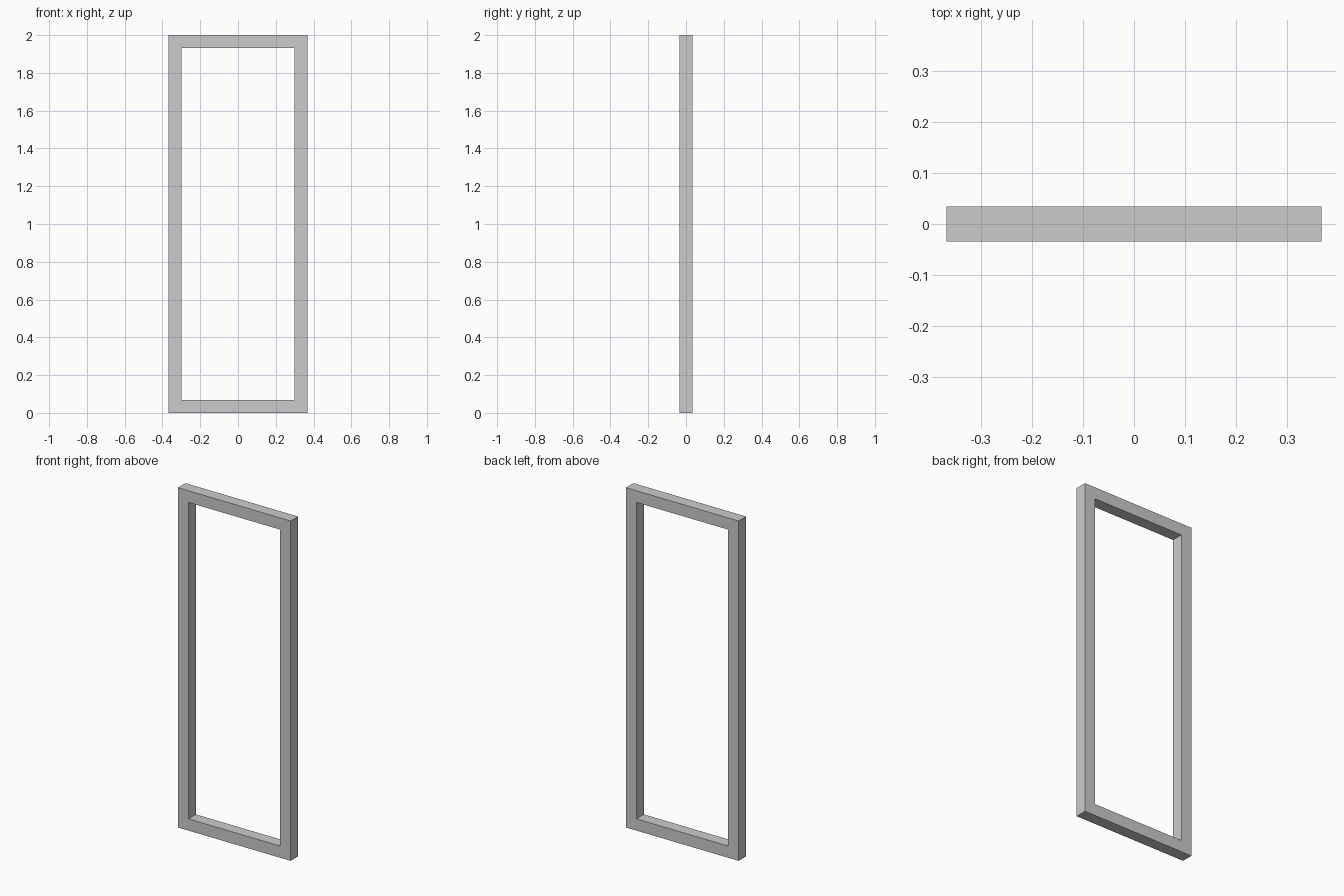
import bpy, bmesh

if "Cube" in bpy.data.objects:
    bpy.data.objects.remove(bpy.data.objects["Cube"])

HALF_W, HEIGHT, BAR, DEPTH = 0.367, 2.0, 0.069, 0.069


def rectangle(bm, inset):
    """Corner loop of the frame outline on the front plane."""
    x, lo, hi = HALF_W - inset, inset, HEIGHT - inset
    return [bm.verts.new((px, -DEPTH / 2, pz))
            for px, pz in ((-x, lo), (x, lo), (x, hi), (-x, hi))]


# Rectangular frame: mitred front ring, extruded to depth
bm = bmesh.new()
outer, inner = rectangle(bm, 0), rectangle(bm, BAR)
ring = []
for i in range(4):
    j = (i + 1) % 4
    ring.append(bm.faces.new((outer[i], outer[j], inner[j], inner[i])))
back = bmesh.ops.extrude_face_region(bm, geom=ring, use_keep_orig=True)
bmesh.ops.translate(bm, vec=(0, DEPTH, 0),
                    verts=[g for g in back["geom"] if isinstance(g, bmesh.types.BMVert)])
bmesh.ops.recalc_face_normals(bm, faces=bm.faces)

mesh = bpy.data.meshes.new("door_frame")
bm.to_mesh(mesh)
bm.free()
frame = bpy.data.objects.new("door_frame", mesh)
bpy.context.collection.objects.link(frame)
